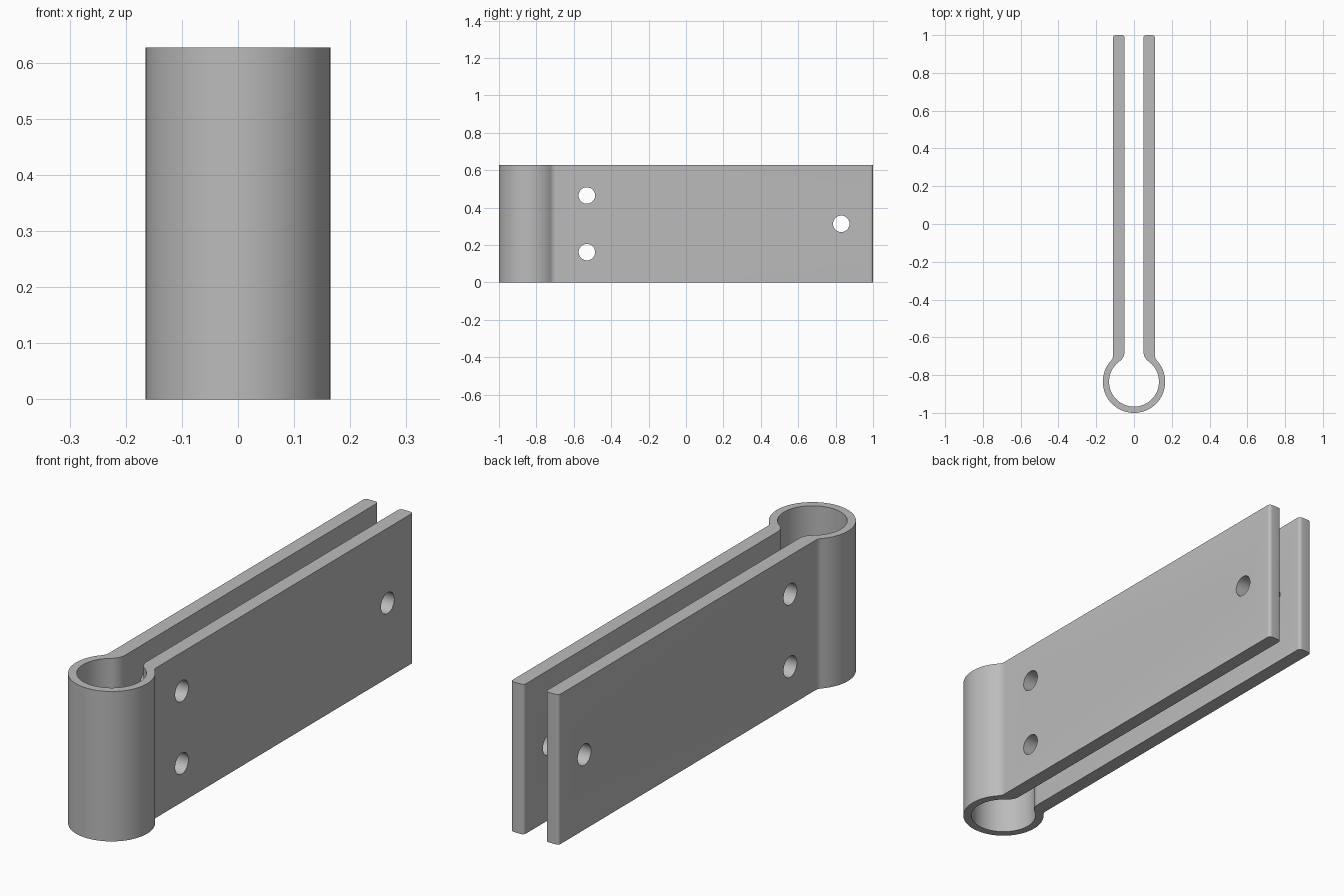
import bpy, bmesh
from math import pi, sqrt, atan2, cos, sin, radians

cube = bpy.data.objects.get("Cube")
if cube:
    bpy.data.objects.remove(cube, do_unlink=True)

HEIGHT = 0.627
RING_Y, R_OUT, R_IN = -0.835, 0.165, 0.132     # hollow barrel at the front
ARM_IN, ARM_OUT, ARM_END = 0.05, 0.111, 1.0    # flat arms running back
NECK_IN, NECK_OUT, CORNER = 0.065, 0.04, 0.014  # rounding radii


def arc(cx, cy, r, a0, a1, n):
    """Points on an arc from angle a0 to a1."""
    return [(cx + r * cos(a0 + (a1 - a0) * i / n),
             cy + r * sin(a0 + (a1 - a0) * i / n)) for i in range(n + 1)]


def neck(arm_x, ring_r, fillet):
    """Centre of the fillet between arm and ring, and its angle from the ring."""
    cx = arm_x + fillet
    dy = sqrt((ring_r + fillet) ** 2 - cx ** 2)
    return cx, RING_Y + dy, atan2(dy, cx)


# Left half of the strip profile: outside from front to back, inside returning
ox, oy, oa = neck(ARM_OUT, R_OUT, NECK_OUT)
ix, iy, ia = neck(ARM_IN, R_IN, NECK_IN)
half = arc(0, RING_Y, R_OUT, -pi / 2, oa, 40)
half += arc(ox, oy, NECK_OUT, oa + pi, pi, 8)[1:]
half += arc(ARM_OUT - CORNER, ARM_END - CORNER, CORNER, 0, pi / 2, 6)
half += arc(ARM_IN + CORNER, ARM_END - CORNER, CORNER, pi / 2, pi, 6)
half += arc(ix, iy, NECK_IN, pi, ia + pi, 10)
half += arc(0, RING_Y, R_IN, ia, -pi / 2, 40)[1:]

# Mirror the half to close the outline, sharing the two points on the centre line
outline = half + [(-x, y) for x, y in reversed(half[1:-1])]

bm = bmesh.new()
base = bm.faces.new([bm.verts.new((x, y, 0)) for x, y in outline])
top = bmesh.ops.extrude_face_region(bm, geom=[base])["geom"]
bmesh.ops.translate(bm, vec=(0, 0, HEIGHT),
                    verts=[v for v in top if isinstance(v, bmesh.types.BMVert)])
bmesh.ops.recalc_face_normals(bm, faces=bm.faces)
mesh = bpy.data.meshes.new("folded_strap")
bm.to_mesh(mesh)
bm.free()
strap = bpy.data.objects.new("folded_strap", mesh)
bpy.context.collection.objects.link(strap)

# Grey metal
metal = bpy.data.materials.new("grey_metal")
metal.use_nodes = True
colour = (0.5, 0.5, 0.5, 1)
metal.diffuse_color = colour
metal.node_tree.nodes["Principled BSDF"].inputs["Base Color"].default_value = colour
mesh.materials.append(metal)

# Bolt holes through both arms
for y, z in ((-0.53, 0.162), (-0.53, 0.465), (0.83, HEIGHT / 2)):
    bpy.ops.mesh.primitive_cylinder_add(vertices=40, radius=0.044, depth=0.5,
                                        location=(0, y, z), rotation=(0, pi / 2, 0))
    cutter = bpy.context.object
    cutter.name = "bolt_hole_cutter"
    cutter.hide_render = True
    cutter.data.materials.append(metal)
    bpy.ops.object.select_all(action='DESELECT')
    strap.select_set(True)
    bpy.context.view_layer.objects.active = strap
    cut = strap.modifiers.new("bolt_hole", 'BOOLEAN')
    cut.operation = 'DIFFERENCE'
    cut.solver = 'EXACT'
    cut.object = cutter
    bpy.ops.object.modifier_apply(modifier=cut.name)
    bpy.data.objects.remove(cutter, do_unlink=True)

bpy.ops.object.shade_smooth_by_angle(angle=radians(30))
